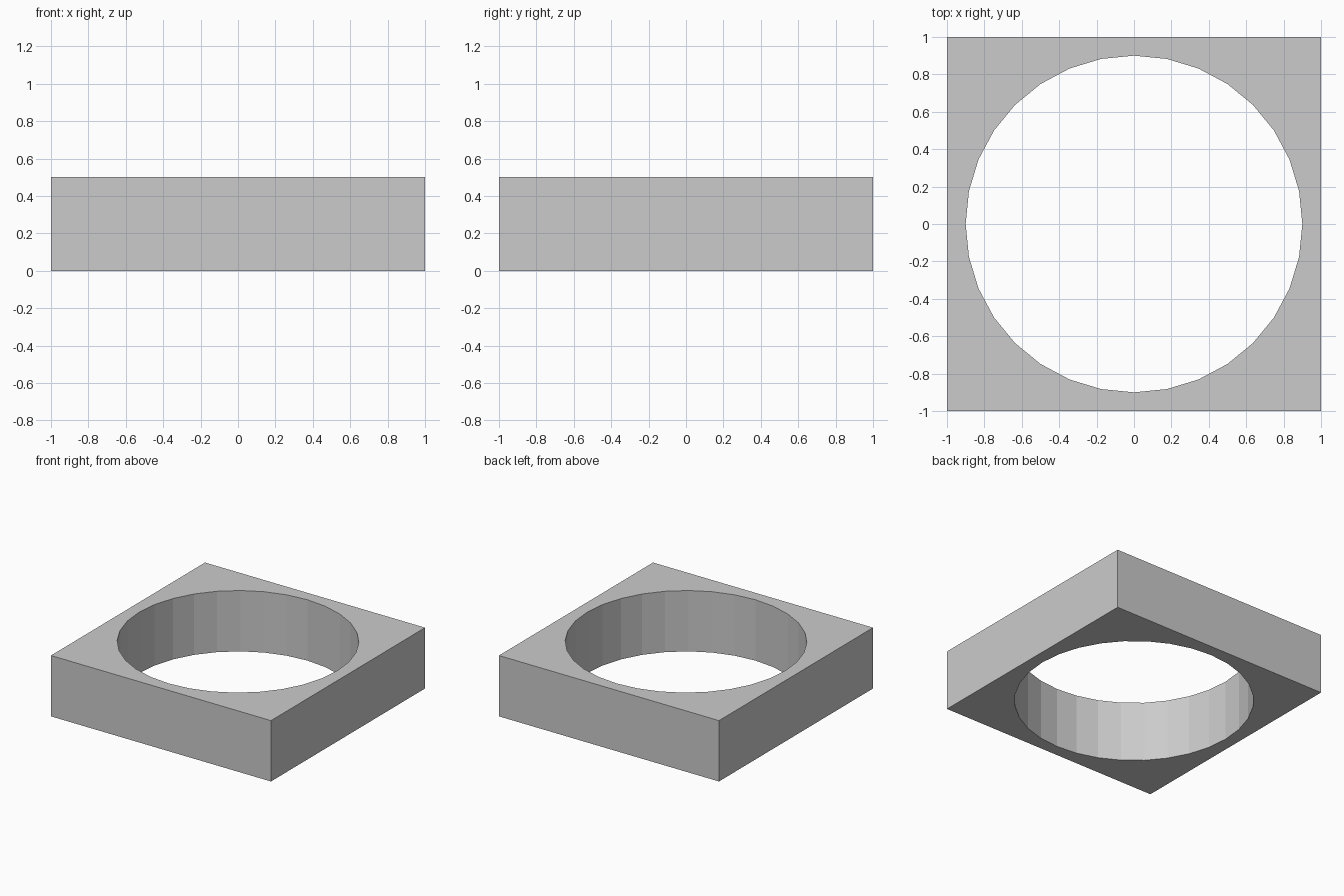
import bpy, bmesh
from math import sin, cos, pi

if "Cube" in bpy.data.objects:
    bpy.data.objects.remove(bpy.data.objects["Cube"])

SIDES = 32
HOLE_RADIUS = 0.9
HALF = 1.0
HEIGHT = 0.5

bm = bmesh.new()


def ring(z, square):
    """Loop of vertices on the round hole, or projected out to the square edge."""
    verts = []
    for i in range(SIDES):
        a = 2 * pi * i / SIDES
        r = HALF / max(abs(cos(a)), abs(sin(a))) if square else HOLE_RADIUS
        verts.append(bm.verts.new((r * cos(a), r * sin(a), z)))
    return verts


# Square block with a round through-hole: four loops joined in a closed section
loops = [ring(0, True), ring(HEIGHT, True), ring(HEIGHT, False), ring(0, False)]
for k in range(4):
    a, b = loops[k], loops[(k + 1) % 4]
    for i in range(SIDES):
        j = (i + 1) % SIDES
        bm.faces.new((a[i], a[j], b[j], b[i]))
bmesh.ops.recalc_face_normals(bm, faces=bm.faces)

mesh = bpy.data.meshes.new("square_block_with_round_hole")
bm.to_mesh(mesh)
bm.free()
block = bpy.data.objects.new("square_block_with_round_hole", mesh)
bpy.context.collection.objects.link(block)
